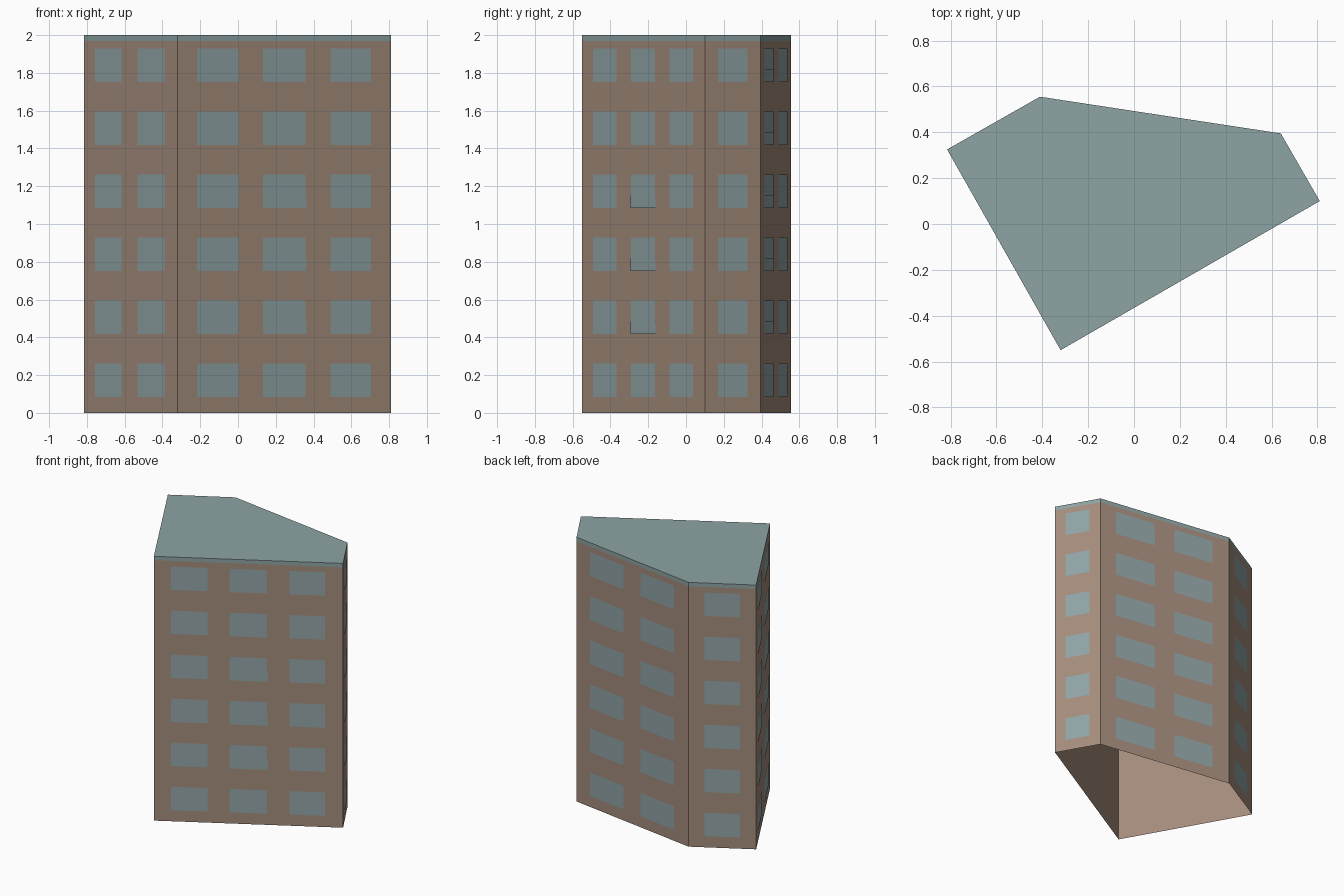
import bpy
import bmesh
from mathutils import Vector

cube = bpy.data.objects.get("Cube")
if cube:
    bpy.data.objects.remove(cube)


def make_material(name, rgb):
    mat = bpy.data.materials.new(name)
    mat.use_nodes = True
    colour = (*rgb, 1)
    mat.diffuse_color = colour
    mat.node_tree.nodes["Principled BSDF"].inputs["Base Color"].default_value = colour
    return mat


brick = make_material("brown wall", (0.37, 0.265, 0.2))
glass = make_material("blue grey glass", (0.28, 0.37, 0.38))
roofing = make_material("grey green roof", (0.27, 0.37, 0.37))

HEIGHT, EAVES, FLOORS = 2.0, 1.97, 6
STOREY = HEIGHT / FLOORS
SILL, HEAD = 0.085, 0.262

# Footprint, anticlockwise from the front corner
corners = [Vector(c) for c in ((-0.32, -0.55), (0.81, 0.1), (0.64, 0.395),
                               (-0.41, 0.555), (-0.815, 0.325))]
sides = list(zip(corners, corners[1:] + corners[:1]))


def finish(name, bm, mat):
    mesh = bpy.data.meshes.new(name)
    bm.to_mesh(mesh)
    bm.free()
    mesh.materials.append(mat)
    obj = bpy.data.objects.new(name, mesh)
    bpy.context.collection.objects.link(obj)
    return obj


def add_panel(bm, side, start, end, low, high, gap):
    """Upright panel on one side, from start to end as parts of its length."""
    a, b = side
    along = b - a
    out = Vector((along.y, -along.x)).normalized() * gap
    p, q = a + along * start + out, a + along * end + out
    points = ((p, low), (q, low), (q, high), (p, high))
    return bm.faces.new([bm.verts.new((v.x, v.y, z)) for v, z in points])


# Walls, open underneath
bm = bmesh.new()
for side in sides:
    add_panel(bm, side, 0, 1, 0, EAVES, 0)
bmesh.ops.remove_doubles(bm, verts=bm.verts, dist=0.0001)
finish("walls", bm, brick)

# Roof slab with its edge band
bm = bmesh.new()
for side in sides:
    add_panel(bm, side, 0, 1, EAVES, HEIGHT, 0)
bm.faces.new([bm.verts.new((c.x, c.y, HEIGHT)) for c in corners])
bmesh.ops.remove_doubles(bm, verts=bm.verts, dist=0.0001)
finish("roof", bm, roofing)

# Window columns on each side, as parts of the side's length
columns = {
    "front_right": [(0.09, 0.284), (0.4, 0.598), (0.716, 0.905)],
    "right": [(0.235, 0.765)],
    "back": [(0.12, 0.42), (0.575, 0.87)],
    "back_left": [(0.235, 0.765)],
    "front_left": [(0.12, 0.405), (0.575, 0.865)],
}
for side, (name, spans) in zip(sides, columns.items()):
    bm = bmesh.new()
    for floor in range(FLOORS):
        base = floor * STOREY
        for start, end in spans:
            add_panel(bm, side, start, end, base + SILL, base + HEAD, 0.002)
    finish(name + "_windows", bm, glass)

# Low glass guards across some windows
guards = {"front_guards": (0, (0.4, 0.603), range(1, 4)),
          "back_guards": (2, (0.12, 0.42), range(1, FLOORS))}
for name, (index, span, floors) in guards.items():
    bm = bmesh.new()
    for floor in floors:
        base = floor * STOREY + SILL
        add_panel(bm, sides[index], *span, base, base + 0.065, 0.005)
    finish(name, bm, glass)
